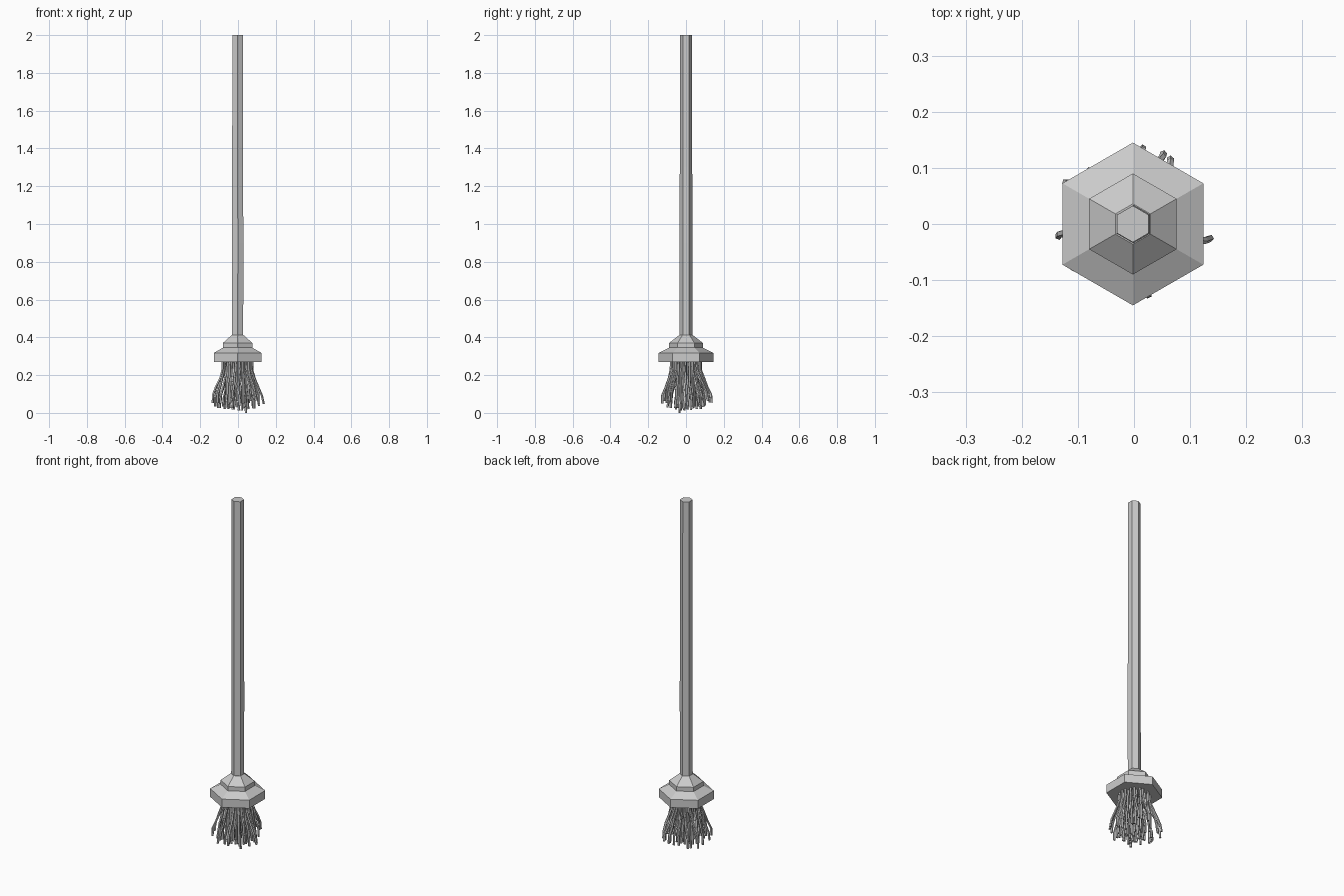
import bpy, bmesh, math, random
from mathutils import Vector

if "Cube" in bpy.data.objects:
    bpy.data.objects.remove(bpy.data.objects["Cube"])

random.seed(7)


def add_object(name, bm):
    bmesh.ops.recalc_face_normals(bm, faces=bm.faces[:])
    mesh = bpy.data.meshes.new(name)
    bm.to_mesh(mesh)
    bm.free()
    obj = bpy.data.objects.new(name, mesh)
    bpy.context.collection.objects.link(obj)
    return obj


def loft(bm, rings, sides, start=math.pi / 2):
    """Capped tube through (centre, radius) rings lying in horizontal planes."""
    loops = []
    for centre, radius in rings:
        loops.append([bm.verts.new(Vector(centre) + Vector((
            radius * math.cos(start + math.tau * i / sides),
            radius * math.sin(start + math.tau * i / sides), 0)))
            for i in range(sides)])
    for a, b in zip(loops, loops[1:]):
        for i in range(sides):
            j = (i + 1) % sides
            bm.faces.new((a[i], a[j], b[j], b[i]))
    bm.faces.new(loops[0])
    bm.faces.new(loops[-1])


CX = -0.002

# Hexagonal handle, slightly tapered and not quite straight
bm = bmesh.new()
loft(bm, [((CX, 0, 0.40), 0.034), ((CX + 0.001, 0, 0.90), 0.034),
          ((CX, 0, 1.30), 0.033), ((CX, 0, 2.0), 0.0325)], 6)
add_object("handle", bm)

# Stepped hexagonal head
bm = bmesh.new()
profile = [(0.145, 0.27), (0.145, 0.318), (0.09, 0.345), (0.09, 0.37), (0.036, 0.412)]
loft(bm, [((CX, 0, z), r) for r, z in profile], 6)
add_object("head", bm)

# Bristles: rings of bent strands that drop, flare out, then hang down
bm = bmesh.new()
for count, top_r, flare, tip in [(6, 0.015, 0.012, 0.035), (12, 0.036, 0.022, 0.035),
                                 (17, 0.058, 0.038, 0.045), (21, 0.079, 0.055, 0.05)]:
    for i in range(count):
        ang = math.tau * (i + random.uniform(-0.35, 0.35)) / count
        twist = random.uniform(-0.2, 0.2)
        reach = flare * random.uniform(0.45, 1.1)
        end = max(0.003, tip + random.uniform(-0.025, 0.02))
        rings = []
        for t, out in [(0, 0), (0.2, 0.0), (0.4, 0.25), (0.6, 0.6), (0.8, 0.9), (1, 1)]:
            a = ang + twist * out
            r = top_r + reach * out
            wob = 0.003 if 0 < t else 0
            rings.append(((CX + r * math.cos(a) + random.uniform(-wob, wob),
                           r * math.sin(a) + random.uniform(-wob, wob),
                           0.275 + (end - 0.275) * t), 0.0065))
        loft(bm, rings, 5, random.uniform(0, math.tau))
# Longest central strand reaches the floor
loft(bm, [((0.02, -0.02, 0.275), 0.0065), ((0.03, -0.03, 0.14), 0.0065),
          ((0.04, -0.035, 0.05), 0.0065), ((0.042, -0.035, 0.0), 0.006)], 5)
add_object("bristles", bm)
